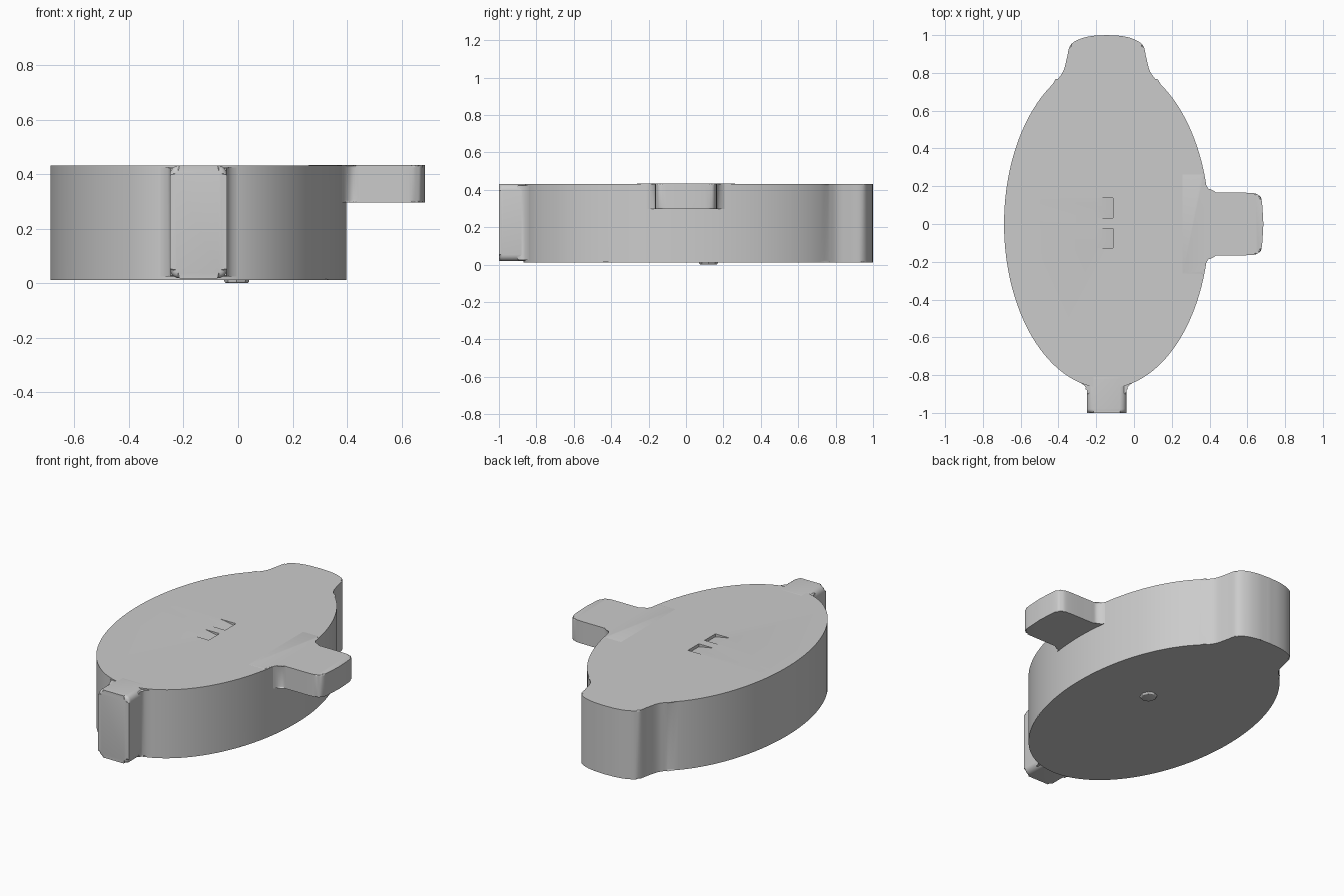
import bpy, bmesh, math
from mathutils import Vector, Matrix

if "Cube" in bpy.data.objects:
    bpy.data.objects.remove(bpy.data.objects["Cube"])

CX = -0.145          # centre line of the oval body
TOP, BASE = 0.432, 0.012


def smooth_curve(pts, steps=6):
    """Catmull-Rom curve through a few control points."""
    p = [Vector(q) for q in pts]
    p = [2 * p[0] - p[1]] + p + [2 * p[-1] - p[-2]]
    out = []
    for i in range(1, len(p) - 2):
        a, b, c, d = p[i - 1:i + 3]
        for s in range(steps):
            t = s / steps
            out.append(0.5 * (2 * b + (c - a) * t + (2 * a - 5 * b + 4 * c - d) * t * t
                              + (3 * b - a - 3 * c + d) * t ** 3))
    return [tuple(q) for q in out] + [tuple(pts[-1])]


def rounded_rect(w, h, r, n=6):
    pts = []
    for k, (sx, sy) in enumerate([(1, 1), (-1, 1), (-1, -1), (1, -1)]):
        for i in range(n + 1):
            a = math.pi / 2 * (k + i / n)
            pts.append((sx * (w / 2 - r) + r * math.cos(a), sy * (h / 2 - r) + r * math.sin(a)))
    return pts


def prism(name, outline, z0, z1, bevel=0.0, matrix=None, segments=3):
    """Extrude a flat outline and round the rims of both caps."""
    bm = bmesh.new()
    low = [bm.verts.new((x, y, z0)) for x, y in outline]
    high = [bm.verts.new((x, y, z1)) for x, y in outline]
    caps = [bm.faces.new(low), bm.faces.new(high)]
    n = len(low)
    for i in range(n):
        j = (i + 1) % n
        bm.faces.new((low[i], low[j], high[j], high[i]))
    if bevel:
        bmesh.ops.bevel(bm, geom=list({e for f in caps for e in f.edges}), offset=bevel,
                        segments=segments, profile=0.5, affect='EDGES', clamp_overlap=True)
    if matrix:
        bm.transform(matrix)
    bmesh.ops.recalc_face_normals(bm, faces=bm.faces[:])
    me = bpy.data.meshes.new(name)
    bm.to_mesh(me)
    bm.free()
    ob = bpy.data.objects.new(name, me)
    bpy.context.collection.objects.link(ob)
    return ob


def smooth(ob):
    bpy.ops.object.select_all(action='DESELECT')
    ob.select_set(True)
    bpy.context.view_layer.objects.active = ob
    bpy.ops.object.shade_smooth_by_angle(angle=math.radians(28))


# Oval body with a broad lobe at the back
start, end = -math.pi / 2, math.asin(0.76 / 0.87)
oval = [(0.543 * math.cos(a), 0.87 * math.sin(a))
        for a in (start + (end - start) * i / 56 for i in range(56))]
lobe = smooth_curve([(0.263, 0.76), (0.229, 0.81), (0.21, 0.88), (0.193, 0.945),
                     (0.145, 0.978), (0.08, 0.995), (0, 1.0)])
half = oval + lobe
full = half + [(-x, y) for x, y in reversed(half[1:-1])]
body = prism("body", [(CX + x, y) for x, y in full], BASE, TOP, 0.01)

# Two shallow ramped slots in the top
wedge = [(-0.21, TOP + 0.02), (-0.21, TOP), (-0.11, TOP - 0.018), (-0.11, TOP + 0.02)]
for y in (0.085, -0.075):
    rot = Matrix.Translation((0, y, 0)) @ Matrix.Rotation(math.pi / 2, 4, 'X')
    cutter = prism("slot_cutter", wedge, -0.052, 0.052, matrix=rot)
    mod = body.modifiers.new("slot", 'BOOLEAN')
    mod.operation, mod.solver, mod.object = 'DIFFERENCE', 'EXACT', cutter
    bpy.context.view_layer.objects.active = body
    bpy.ops.object.modifier_apply(modifier=mod.name)
    bpy.data.objects.remove(cutter)
smooth(body)

# Side tab, flared where it meets the body
edge = [(0.25, 0.27)] + smooth_curve([(0.36, 0.27), (0.378, 0.215), (0.41, 0.171), (0.46, 0.166),
                                      (0.61, 0.165), (0.655, 0.155), (0.676, 0.125),
                                      (0.685, 0.0)], 5)
edge = edge[:-1] + [(0.685, 0)] + [(x, -y) for x, y in reversed(edge[:-1])]
smooth(prism("side_tab", edge, 0.296, TOP + 0.0005, 0.009))

# Front tab, a rounded block standing against the body
rot = Matrix.Translation((CX, 0, 0.225)) @ Matrix.Rotation(math.pi / 2, 4, 'X')
smooth(prism("front_tab", rounded_rect(0.21, 0.414, 0.035), 0.8, 1.0, 0.02, rot, 4))

# Small flare at the root of the front tab
side = smooth_curve([(0.16, -0.829), (0.125, -0.85), (0.107, -0.872), (0.103, -0.9)], 4)
flare = [(0.1, -0.78)] + side
flare += [(-x, y) for x, y in reversed(flare)]
smooth(prism("front_tab_flare", [(CX + x, y) for x, y in flare], 0.025, TOP - 0.008, 0.006))

# Low bump under the body
bump = [(-0.005 + 0.046 * math.cos(math.tau * i / 8), 0.12 + 0.05 * math.sin(math.tau * i / 8))
        for i in range(8)]
smooth(prism("underside_bump", bump, 0.0, 0.03, 0.01))
